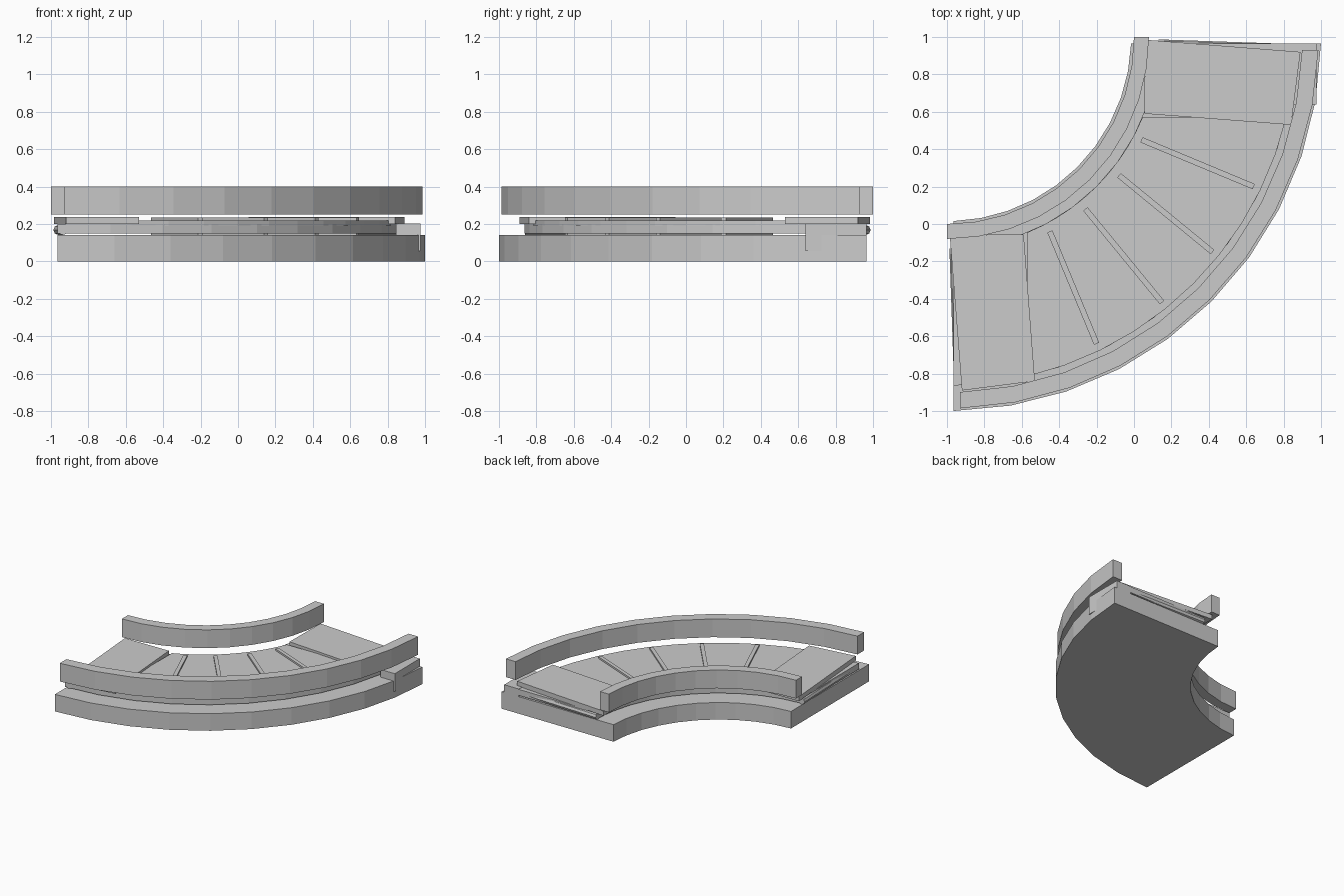
import bpy, bmesh, math
from mathutils import Vector, Matrix

if "Cube" in bpy.data.objects:
    bpy.data.objects.remove(bpy.data.objects["Cube"])

CX, CY = -1.0, 1.0   # centre of the bend
SEGS = 10


def finish(name, bm):
    bmesh.ops.recalc_face_normals(bm, faces=bm.faces)
    me = bpy.data.meshes.new(name)
    bm.to_mesh(me)
    bm.free()
    ob = bpy.data.objects.new(name, me)
    bpy.context.collection.objects.link(ob)
    return ob


def bend(name, r0, r1, inset, z0, z1):
    """Quarter ring whose ends are cut square, inset from the bend axes."""
    bm = bmesh.new()
    rows = []
    for i in range(SEGS + 1):
        row = []
        for r, z in ((r0, z0), (r1, z0), (r1, z1), (r0, z1)):
            a0 = math.asin(inset / r)
            a = a0 + (math.pi / 2 - 2 * a0) * i / SEGS
            row.append(bm.verts.new((CX + r * math.sin(a), CY - r * math.cos(a), z)))
        rows.append(row)
    for p, q in zip(rows, rows[1:]):
        for k in range(4):
            n = (k + 1) % 4
            bm.faces.new((p[k], q[k], q[n], p[n]))
    bm.faces.new(rows[0])
    bm.faces.new(rows[-1])
    return finish(name, bm)


def prism(name, pts, z0, z1):
    bm = bmesh.new()
    lo = [bm.verts.new((x, y, z0)) for x, y in pts]
    hi = [bm.verts.new((x, y, z1)) for x, y in pts]
    bm.faces.new(lo)
    bm.faces.new(hi)
    for k in range(len(pts)):
        n = (k + 1) % len(pts)
        bm.faces.new((lo[k], lo[n], hi[n], hi[k]))
    return finish(name, bm)


def strip(p, q, w):
    """Outline of a thin bar from p to q."""
    p, q = Vector(p), Vector(q)
    d = (q - p).normalized()
    s = Vector((-d.y, d.x)) * w / 2
    return [tuple(p + s), tuple(q + s), tuple(q - s), tuple(p - s)]


def roller(name, p, q, r, z):
    p, q = Vector((*p, z)), Vector((*q, z))
    bm = bmesh.new()
    rot = (q - p).to_track_quat('Z', 'Y').to_matrix().to_4x4()
    bmesh.ops.create_cone(bm, cap_ends=True, segments=8, radius1=r, radius2=r,
                          depth=(q - p).length,
                          matrix=Matrix.Translation((p + q) / 2) @ rot)
    return finish(name, bm)


def flip(pt):
    """Mirror across the diagonal of the bend."""
    return (-pt[1], -pt[0])


# base and side rails
bend("base", 0.985, 2.0, 0.035, 0.0, 0.14)
bend("inner_rail", 1.0, 1.08, 0.0, 0.25, 0.40)
bend("outer_rail", 1.90, 1.987, 0.07, 0.25, 0.40)

# moving belt
bend("belt_lower", 1.13, 1.865, 0.035, 0.15, 0.20)
bend("belt_top", 1.13, 1.865, 0.43, 0.19, 0.22)

# drive housing at one end
prism("drive_housing", [(0.845, 0.64), (0.977, 0.64), (0.977, 0.965), (0.845, 0.965)], 0.055, 0.203)

# end plates, end rollers and belt slats, mirrored to both halves
plate = [(-0.985, -0.06), (-0.92, -0.89), (-0.53, -0.84), (-0.59, -0.055)]
slats = [((-0.45, -0.04), (-0.20, -0.64)), ((-0.26, 0.08), (0.15, -0.42))]
for side, f in (("left", lambda p: p), ("right", flip)):
    prism(f"{side}_end_plate", [f(p) for p in plate], 0.20, 0.238)
    roller(f"{side}_end_roller", f((-0.96, -0.13)), f((-0.935, -0.86)), 0.027, 0.168)
    for i, (a, b) in enumerate(slats):
        prism(f"{side}_slat_{i}", strip(f(a), f(b), 0.03), 0.21, 0.234)
        prism(f"{side}_under_slat_{i}", strip(f(a), f(b), 0.03), 0.135, 0.155)
